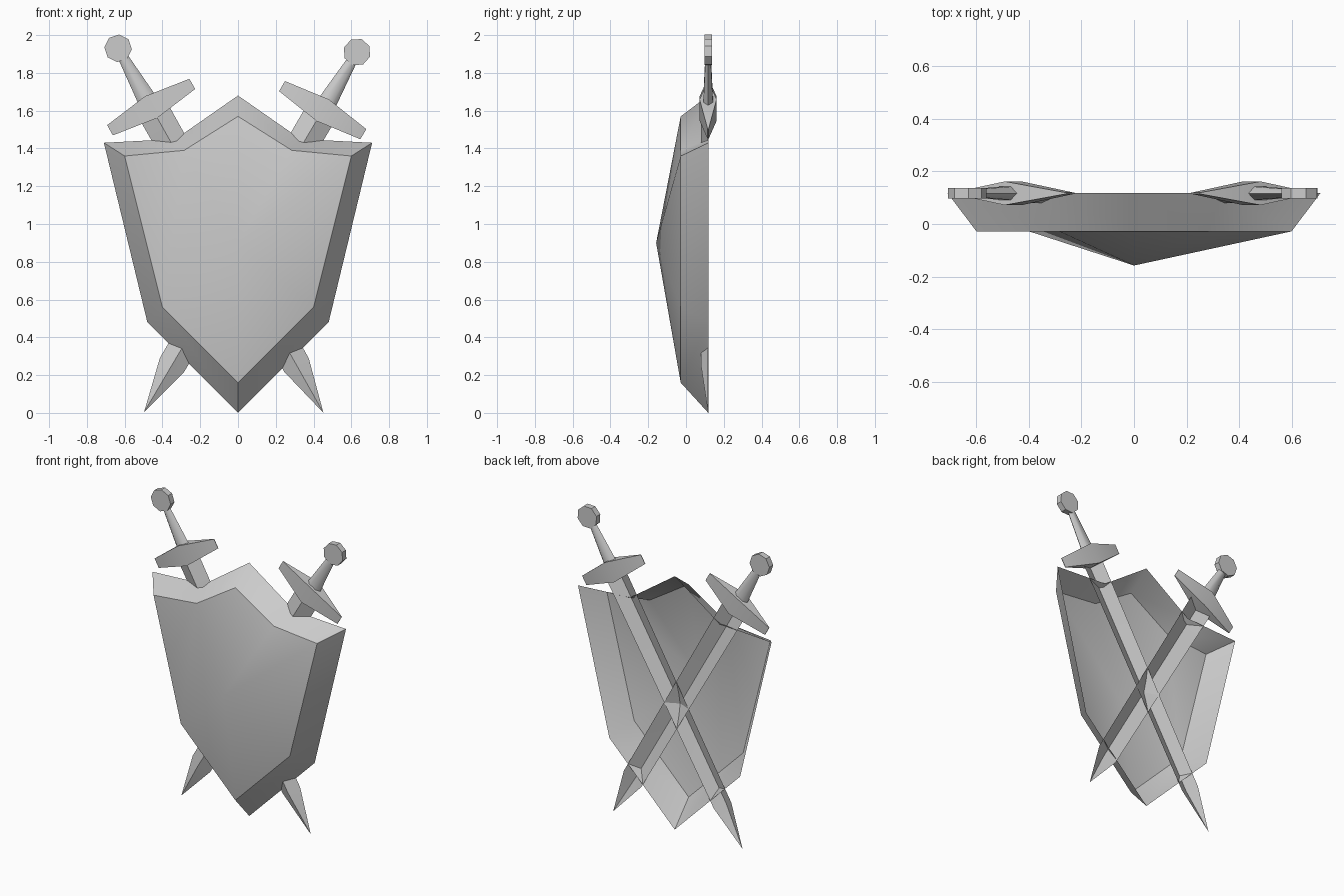
import bpy
from math import radians, pi, cos, sin

cube = bpy.data.objects.get("Cube")
if cube:
    bpy.data.objects.remove(cube)

# One plain metal colour
GREY = (0.6, 0.6, 0.6, 1)
metal = bpy.data.materials.new("grey_metal")
metal.use_nodes = True
metal.diffuse_color = GREY
metal.node_tree.nodes["Principled BSDF"].inputs["Base Color"].default_value = GREY


def make(name, verts, faces, angle=30):
    mesh = bpy.data.meshes.new(name)
    mesh.from_pydata(verts, [], faces)
    mesh.materials.append(metal)
    obj = bpy.data.objects.new(name, mesh)
    bpy.context.collection.objects.link(obj)
    bpy.ops.object.select_all(action='DESELECT')
    obj.select_set(True)
    bpy.context.view_layer.objects.active = obj
    bpy.ops.object.shade_smooth_by_angle(angle=radians(angle))
    return obj


def skin(rings):
    """Quads joining equal rings, with both ends capped."""
    n = len(rings[0])
    verts = [v for ring in rings for v in ring]
    faces = [(r * n + i, r * n + (i + 1) % n, (r + 1) * n + (i + 1) % n, (r + 1) * n + i)
             for r in range(len(rings) - 1) for i in range(n)]
    last = (len(rings) - 1) * n
    faces += [tuple(reversed(range(n))), tuple(range(last, last + n))]
    return verts, faces


# Shield: open-backed shell with a bevelled rim and a raised centre
def outline(right_half, y):
    left_half = [(-x, z) for x, z in reversed(right_half[1:-1])]
    return [(x, y, z) for x, z in right_half + left_half]


outer = outline([(0, 1.68), (0.33, 1.45), (0.71, 1.43), (0.48, 0.48), (0, 0)], 0.118)
inner = outline([(0, 1.57), (0.285, 1.39), (0.6, 1.36), (0.4, 0.56), (0, 0.16)], -0.028)
n = len(outer)
apex = 2 * n
LEFT_TOP = 6
rim = [(i, (i + 1) % n, n + (i + 1) % n, n + i) for i in range(n)]
fan = [(n + i, n + (i + 1) % n, apex) for i in range(n) if i not in (LEFT_TOP - 1, LEFT_TOP)]
fan += [(n + 5, n + 7, apex), (n + 5, n + 6, n + 7)]
shield = make("shield", outer + inner + [(0, -0.158, 0.9)], rim + fan, 180)
# Keep the front border, the top corners and the bottom point crisp
for edge in shield.data.edges:
    a, b = sorted(edge.vertices)
    border = n <= a and b < apex and (b - a) in (1, n - 1)
    corner = b == a + n and a in (2, 4, LEFT_TOP)
    edge.use_edge_sharp = border or corner

# Swords: local origin at the pommel, blade pointing down
LENGTH, GUARD = 2.215, -0.357


def pommel():
    return skin([[(0.073 * cos(k * pi / 4 + 0.2), y, 0.073 * sin(k * pi / 4 + 0.2))
                  for k in range(8)] for y in (-0.02, 0.02)])


def grip():
    def ring(w, d, z):
        return [(w * cos(k * pi / 3), d * sin(k * pi / 3), z) for k in range(6)]
    return skin([ring(0.055, 0.032, GUARD), ring(0.027, 0.017, -0.05)])


def guard():
    def ring(x, d, h):
        return [(x, -d, GUARD - h), (x, d, GUARD - h), (x, d, GUARD + h), (x, -d, GUARD + h)]
    return skin([ring(-0.25, 0.002, 0.031), ring(0, 0.045, 0.066), ring(0.25, 0.002, 0.031)])


def blade():
    # Front half only: a ridged strip with an open back
    verts = []
    for w, z in ((0.086, GUARD), (0.074, -LENGTH + 0.29)):
        verts += [(-w, 0, z), (0, -0.038, z), (w, 0, z)]
    verts.append((0, 0, -LENGTH))
    return verts, [(0, 3, 4, 1), (1, 4, 5, 2), (3, 6, 4), (4, 6, 5)]


for side, x, z, tilt in (("right", -0.635, 1.93, -29.4), ("left", 0.63, 1.91, 30.6)):
    for part, build, angle in (("pommel", pommel, 30), ("grip", grip, 65),
                               ("guard", guard, 30), ("blade", blade, 20)):
        obj = make(f"{side}_sword_{part}", *build(), angle)
        obj.location = (x, 0.117, z)
        obj.rotation_euler.y = radians(tilt)
